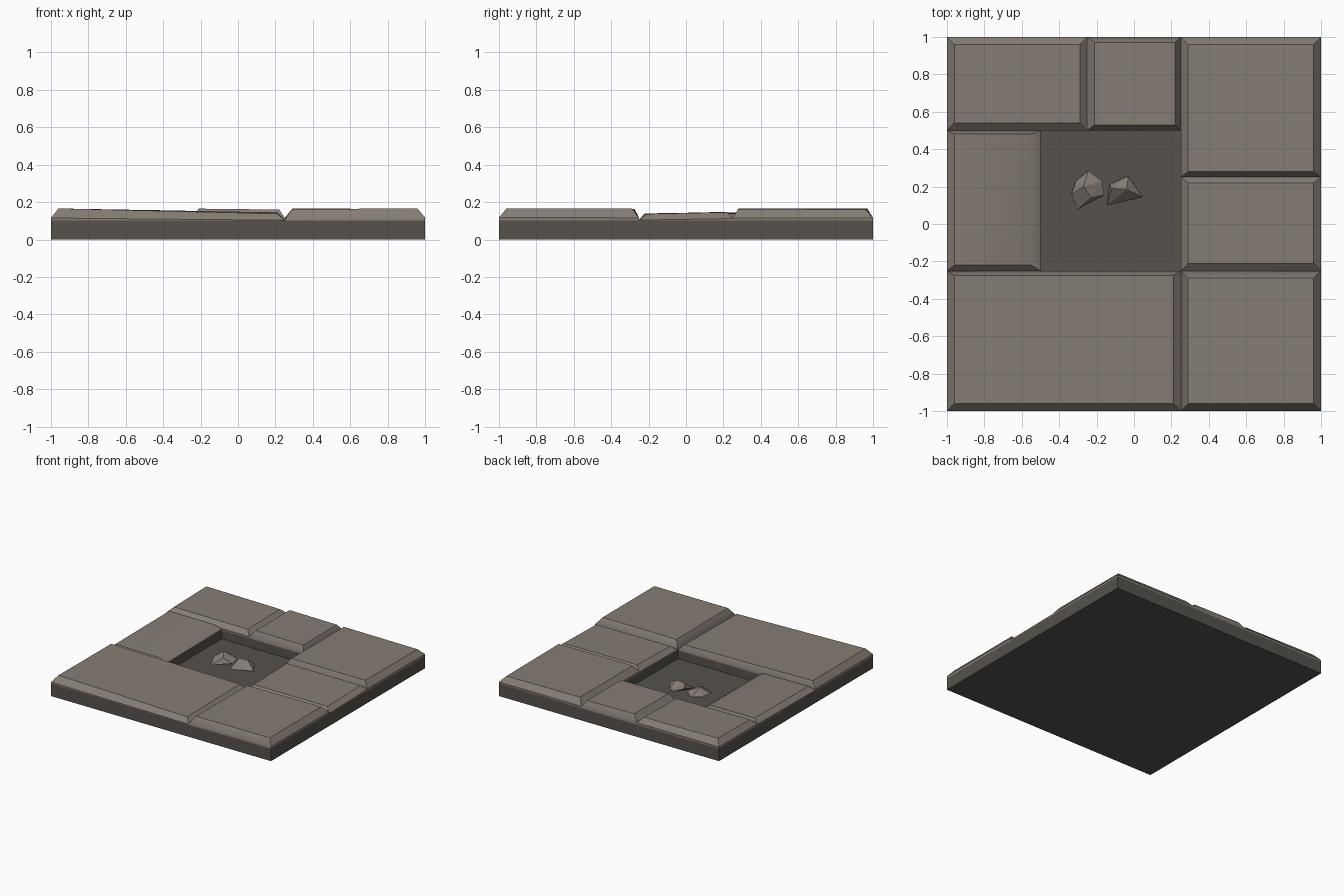
import bpy, bmesh

if "Cube" in bpy.data.objects:
    bpy.data.objects.remove(bpy.data.objects["Cube"])


def material(name, rgb):
    m = bpy.data.materials.new(name)
    m.diffuse_color = (*rgb, 1)
    m.use_nodes = True
    m.node_tree.nodes["Principled BSDF"].inputs["Base Color"].default_value = m.diffuse_color
    return m


STONE = material("warm grey stone", (0.235, 0.205, 0.175))
MORTAR = material("dark mortar", (0.093, 0.085, 0.073))


def finish(name, bm, mat, smooth=None):
    bmesh.ops.recalc_face_normals(bm, faces=bm.faces)
    mesh = bpy.data.meshes.new(name)
    bm.to_mesh(mesh)
    bm.free()
    mesh.materials.append(mat)
    ob = bpy.data.objects.new(name, mesh)
    bpy.context.collection.objects.link(ob)
    if smooth:
        bpy.context.view_layer.objects.active = ob
        ob.select_set(True)
        bpy.ops.object.shade_smooth_by_angle(angle=smooth)
        ob.select_set(False)
    return ob


def stacked_loops(loops):
    """Closed solid through a list of four-cornered loops."""
    bm = bmesh.new()
    rings = [[bm.verts.new(p) for p in loop] for loop in loops]
    for a, b in zip(rings, rings[1:]):
        for i in range(4):
            j = (i + 1) % 4
            bm.faces.new((a[i], a[j], b[j], b[i]))
    bm.faces.new(rings[0])
    bm.faces.new(rings[-1])
    return bm


def rect(x0, x1, y0, y1, zs):
    if not isinstance(zs, (tuple, list)):
        zs = [zs] * 4
    corners = ((x0, y0), (x1, y0), (x1, y1), (x0, y1))
    return [(x, y, z) for (x, y), z in zip(corners, zs)]


# base slab with a square pit where a stone is missing
BASE = 0.102
FLOOR = 0.03
outer, pit = (-1, 1, -1, 1), (-0.5, 0.25, -0.25, 0.5)
finish("base_slab", stacked_loops([rect(*outer, 0), rect(*outer, BASE),
                                   rect(*pit, BASE), rect(*pit, FLOOR)]), MORTAR)


# paving stones: bounds, bevel widths (left, right, front, back),
# top heights and rim heights at corners (front-left, front-right, back-right, back-left)
def paver(name, bounds, bevel, top, rim=0.116):
    x0, x1, y0, y1 = bounds
    l, r, f, b = bevel
    bm = stacked_loops([rect(*bounds, BASE - 0.004), rect(*bounds, rim),
                        rect(x0 + l, x1 - r, y0 + f, y1 - b, top)])
    finish(name, bm, STONE, 0.65)


W = 0.04
paver("paver_back_left", (-1, -0.25, 0.5, 1), (W, W, W, W),
      (0.155, 0.15, 0.155, 0.163))
paver("paver_back_middle", (-0.25, 0.25, 0.5, 1), (W, 0.03, 0.03, 0.03),
      (0.165, 0.16, 0.16, 0.165))
paver("paver_back_right", (0.25, 1, 0.25, 1), (W, W, 0.03, W),
      (0.165, 0.164, 0.16, 0.165))
paver("paver_right", (0.25, 1, -0.25, 0.25), (W, W, W, 0.03),
      (0.138, 0.137, 0.146, 0.148), (0.104, 0.104, 0.112, 0.112))
paver("paver_front_right", (0.25, 1, -1, -0.25), (W, W, W, W),
      (0.164, 0.165, 0.165, 0.162), (0.105, 0.118, 0.116, 0.105))
paver("paver_front_left", (-1, 0.25, -1, -0.25), (W, W, W, 0.025),
      (0.166, 0.138, 0.145, 0.163), (0.115, 0.103, 0.104, 0.115))
paver("paver_left", (-1, -0.5, -0.25, 0.5), (W, 0.05, 0.03, 0.02),
      (0.14, 0.134, 0.143, 0.145), (0.106, 0.104, 0.11, 0.112))


# stone chips lying in the pit
def chip(name, points):
    bm = bmesh.new()
    for p in points:
        bm.verts.new(p)
    bmesh.ops.convex_hull(bm, input=bm.verts[:])
    finish(name, bm, STONE)


chip("chip_left", [(-0.335, 0.16, 0.06), (-0.30, 0.08, FLOOR), (-0.16, 0.155, 0.05),
                   (-0.17, 0.23, 0.06), (-0.245, 0.285, 0.05), (-0.31, 0.23, 0.05),
                   (-0.27, 0.20, 0.105), (-0.23, 0.14, 0.085), (-0.23, 0.22, FLOOR)])
chip("chip_right", [(-0.145, 0.10, FLOOR), (0.045, 0.145, 0.045), (-0.03, 0.255, 0.05),
                    (-0.13, 0.21, 0.06), (-0.12, 0.19, 0.095), (-0.04, 0.185, 0.10),
                    (-0.02, 0.165, FLOOR), (-0.06, 0.245, FLOOR)])
